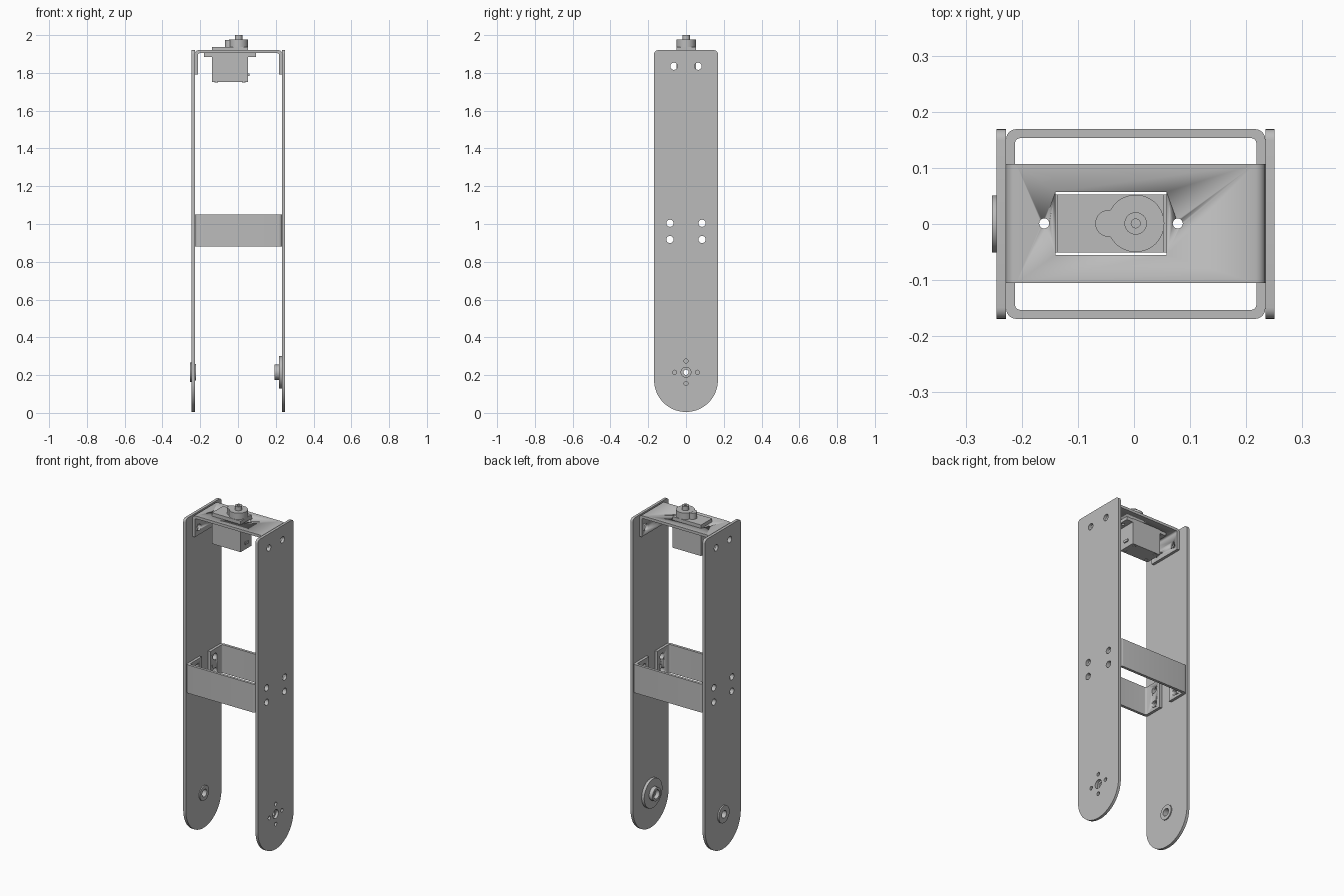
import bpy
from math import sin, cos, pi, radians
from mathutils import Matrix, Vector

cube = bpy.data.objects.get("Cube")
if cube:
    bpy.data.objects.remove(cube)

grey = bpy.data.materials.new("plain grey")
grey.use_nodes = True
grey.diffuse_color = (0.5, 0.5, 0.5, 1)
grey.node_tree.nodes["Principled BSDF"].inputs["Base Color"].default_value = (0.5, 0.5, 0.5, 1)

# Local (u, v, depth) to world, for extrusion along each axis
FRAMES = {
    "z": Matrix.Identity(4),                                                     # u=x v=y
    "x": Matrix(((0, 0, 1, 0), (1, 0, 0, 0), (0, 1, 0, 0), (0, 0, 0, 1))),      # u=y v=z
    "y": Matrix(((0, 1, 0, 0), (0, 0, 1, 0), (1, 0, 0, 0), (0, 0, 0, 1))),      # u=z v=x
}


def circle(u, v, r, n=32):
    return [(u + r * cos(2 * pi * i / n), v + r * sin(2 * pi * i / n)) for i in range(n)]


def rect(u0, u1, v0, v1):
    return [(u0, v0), (u1, v0), (u1, v1), (u0, v1)]


def rounded(corners, radii, steps=6):
    """Right-angled outline with each corner rounded by its own radius."""
    out = []
    for i, corner in enumerate(corners):
        c, r = Vector(corner), radii[i]
        if r == 0:
            out.append(corner)
            continue
        a = (Vector(corners[i - 1]) - c).normalized() * r
        b = (Vector(corners[(i + 1) % len(corners)]) - c).normalized() * r
        n = steps * (4 if r > 0.1 else 1)
        for k in range(n + 1):
            t = pi / 2 * k / n
            out.append(tuple(c + a * (1 - sin(t)) + b * (1 - cos(t))))
    return out


def extrude(name, outlines, low, high, axis="z"):
    """Extrude a flat outline (later outlines are holes) along an axis."""
    curve = bpy.data.curves.new(name, "CURVE")
    curve.dimensions = "2D"
    curve.fill_mode = "BOTH"
    curve.extrude = (high - low) / 2
    for pts in outlines:
        spline = curve.splines.new("POLY")
        spline.points.add(len(pts) - 1)
        for p, (u, v) in zip(spline.points, pts):
            p.co = (u, v, 0, 1)
        spline.use_cyclic_u = True
    temp = bpy.data.objects.new("temp", curve)
    bpy.context.collection.objects.link(temp)
    graph = bpy.context.evaluated_depsgraph_get()
    mesh = bpy.data.meshes.new_from_object(temp.evaluated_get(graph))
    bpy.data.objects.remove(temp)
    mesh.transform(FRAMES[axis] @ Matrix.Translation((0, 0, (low + high) / 2)))
    mesh.materials.clear()
    mesh.materials.append(grey)
    obj = bpy.data.objects.new(name, mesh)
    bpy.context.collection.objects.link(obj)
    # Weld the caps to the walls and smooth only the curved walls
    bpy.ops.object.select_all(action="DESELECT")
    bpy.context.view_layer.objects.active = obj
    obj.select_set(True)
    bpy.ops.object.mode_set(mode="EDIT")
    bpy.ops.mesh.select_all(action="SELECT")
    bpy.ops.mesh.remove_doubles(threshold=0.0001)
    bpy.ops.mesh.normals_make_consistent(inside=False)
    bpy.ops.object.mode_set(mode="OBJECT")
    bpy.ops.object.shade_smooth_by_angle(angle=radians(30))
    return obj


def cut(obj, outline, low, high, axis):
    """Cut an extruded outline out of a part."""
    cutter = extrude("cutter", [outline], low, high, axis)
    cutter.hide_render = True
    mod = obj.modifiers.new("cut", "BOOLEAN")
    mod.operation = "DIFFERENCE"
    mod.solver = "EXACT"
    mod.object = cutter
    bpy.context.view_layer.objects.active = obj
    bpy.ops.object.modifier_apply(modifier=mod.name)
    bpy.data.objects.remove(cutter)


def channel(a, b, base, tip, t=0.016, r=0.018):
    """U section between a and b with its web at base and flanges out to tip."""
    s = t if tip > base else -t
    pts = [(a, tip), (a, base), (b, base), (b, tip),
           (b - t, tip), (b - t, base + s), (a + t, base + s), (a + t, tip)]
    return rounded(pts, [0, r, r, 0, 0, r / 2, r / 2, 0])


IN_L, IN_R = -0.228, 0.234      # inner faces of the side plates
PIVOT = 0.215                   # height of the lower pivot
top_holes = [(y, 1.835) for y in (-0.064, 0.064)]
brace_holes = [(y, z) for y in (-0.085, 0.085) for z in (0.918, 1.004)]

# Side plates, rounded at the foot
plate = rounded([(-0.169, 0.005), (0.169, 0.005), (0.169, 1.92), (-0.169, 1.92)],
                [0.169, 0.169, 0.02, 0.02])
bolts = [circle(u, v, 0.019, 20) for u, v in top_holes + brace_holes]
screws = [circle(0.06 * cos(k * pi / 2), PIVOT + 0.06 * sin(k * pi / 2), 0.011, 16)
          for k in range(4)]
extrude("left_side_plate", [plate, circle(0, PIVOT, 0.026)] + bolts + screws,
        IN_R, 0.25, "x")
extrude("right_side_plate", [plate, circle(0, PIVOT, 0.035)] + bolts,
        -0.245, IN_L, "x")

# Front and back cross braces
for name, side in (("front_brace", -1), ("back_brace", 1)):
    brace = extrude(name, [channel(IN_L, IN_R, side * 0.169, side * 0.04)], 0.88, 1.05)
    for y, z in brace_holes:
        if y * side > 0:
            cut(brace, circle(y, z, 0.019, 20), -0.4, 0.4, "x")

# Top bracket with motor window and screw holes
section = [(z, x) for x, z in channel(IN_L, IN_R, 1.92, 1.792)]
bracket = extrude("top_bracket", [section], -0.105, 0.107, "y")
cut(bracket, rect(-0.14, 0.058, -0.055, 0.057), 1.85, 2, "z")
for x in (-0.16, 0.078):
    cut(bracket, circle(x, 0.001, 0.009, 20), 1.85, 2, "z")
for y, z in top_holes:
    cut(bracket, circle(y, z, 0.019, 20), -0.4, 0.4, "x")

# Motor: case, mounting tab, gear housing and output shaft
extrude("motor_case", [rect(-0.137, 0.053, -0.051, 0.053)], 1.752, 1.938)
extrude("motor_mounting_tab",
        [rect(-0.18, 0.095, -0.051, 0.053), circle(-0.16, 0.001, 0.009, 20),
         circle(0.078, 0.001, 0.009, 20)], 1.885, 1.904)
extrude("gear_housing_large", [circle(0.003, 0.001, 0.051, 48)], 1.938, 1.976)
extrude("gear_housing_small", [circle(-0.045, 0.001, 0.024)], 1.938, 1.975)
extrude("output_shaft", [circle(0.003, 0.001, 0.02), circle(0.003, 0.001, 0.008, 16)],
        1.976, 2.0)
extrude("cable_stub", [rect(-0.014, 0.016, 1.783, 1.797)], 0.053, 0.06, "x")
for x in (-0.115, 0.03):
    for y in (-0.035, 0.037):
        extrude("case_screw", [circle(x, y, 0.009, 12)], 1.749, 1.752)

# Pivot bearing in the right plate
bore = circle(0, PIVOT, 0.022)
extrude("bearing_flange", [circle(0, PIVOT, 0.051, 48), bore], -0.253, -0.245, "x")
extrude("bearing_sleeve", [circle(0, PIVOT, 0.044, 48), bore], -0.245, -0.222, "x")

# Drive horn inside the left plate
bore = circle(0, PIVOT, 0.014, 24)
extrude("horn_disc", [circle(0, PIVOT, 0.086, 48), bore], 0.217, IN_R, "x")
extrude("horn_hub", [circle(0, PIVOT, 0.04), circle(0, PIVOT, 0.026)], 0.194, 0.217, "x")
